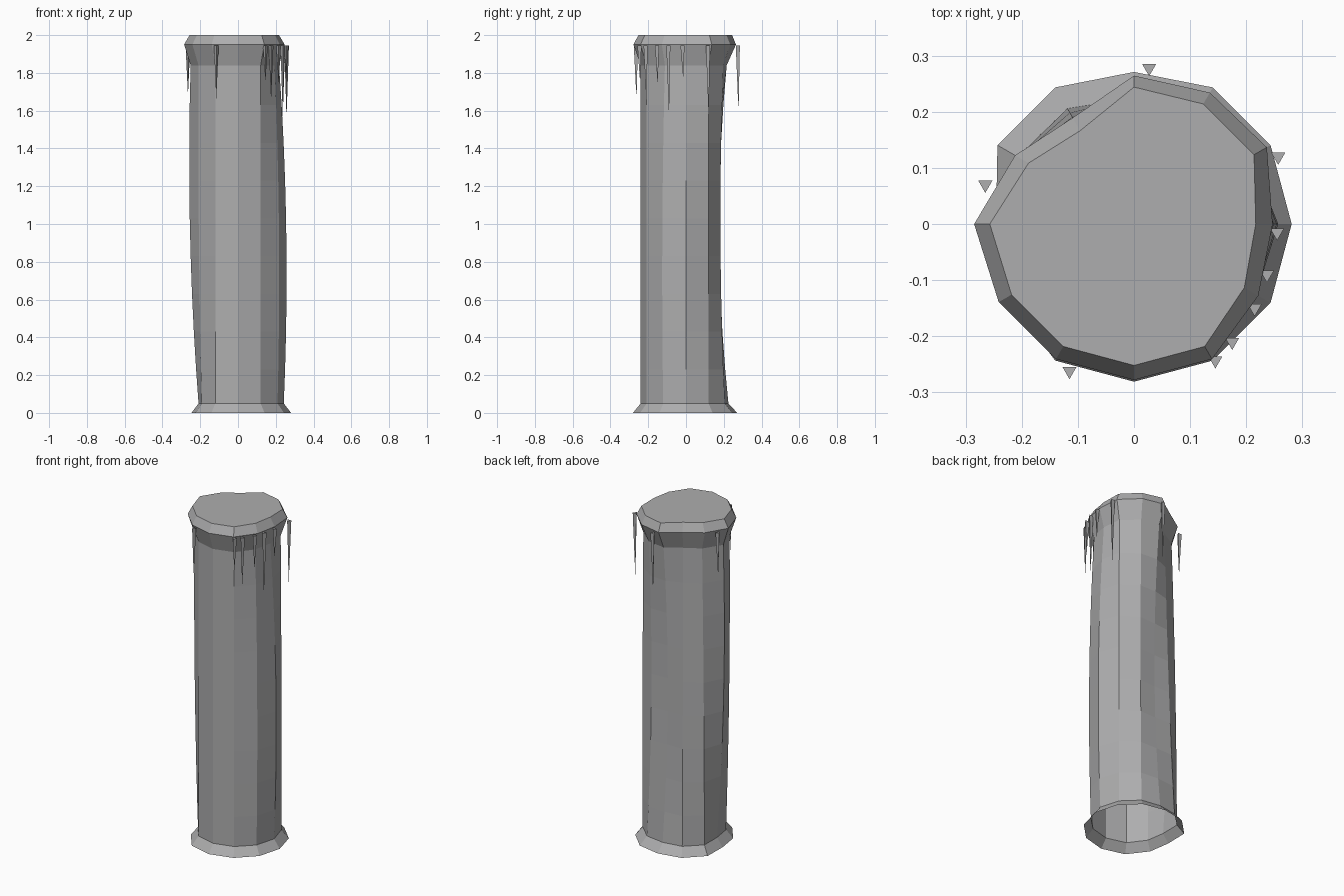
import bpy
import bmesh
from math import sin, cos, radians
from mathutils import Vector

cube = bpy.data.objects.get("Cube")
if cube:
    bpy.data.objects.remove(cube)

stone = bpy.data.materials.new("stone_grey")
stone.use_nodes = True
grey = (0.42, 0.42, 0.425, 1)
stone.diffuse_color = grey
stone.node_tree.nodes["Principled BSDF"].inputs["Base Color"].default_value = grey

SIDES = 12
# Dents and bulges in hundredths, one per side, at the foot, middle and top
FOOT = (0, 0, 0, -1, 0, 0, -3.5, -2, 0, 0, 0, 0)
MIDDLE = (1.5, 0, -3, -6.5, -4, -1, 1.5, 0, 0, 0, 0, 1)
TOP = (-3.5, -.5, -.5, -.8, -6, -3.5, 0.5, 0, 0, 0, 0, -2.5)


def warp(side, z):
    t = z / 2
    foot, middle, top = 2 * (t - .5) * (t - 1), 4 * t * (1 - t), 2 * t * (t - .5)
    return (FOOT[side] * foot + MIDDLE[side] * middle + TOP[side] * top) / 100


def ring(bm, radius, z):
    verts = []
    for side in range(SIDES):
        a = radians(360 * side / SIDES)
        r = radius + warp(side, z)
        verts.append(bm.verts.new((r * cos(a), r * sin(a), z)))
    return verts


def make_object(name, bm):
    bmesh.ops.recalc_face_normals(bm, faces=bm.faces)
    mesh = bpy.data.meshes.new(name)
    bm.to_mesh(mesh)
    bm.free()
    mesh.materials.append(stone)
    obj = bpy.data.objects.new(name, mesh)
    bpy.context.collection.objects.link(obj)
    return obj


# Column: flared foot, warped shaft, flared rim, bevelled cap, open underneath
bm = bmesh.new()
profile = [(.281, 0)] + [(.24, .05)]
profile += [(.24, .23 + .2 * i) for i in range(8)]
profile += [(.24, 1.84), (.278, 1.95), (.252, 2)]
rings = [ring(bm, r, z) for r, z in profile]
for low, high in zip(rings, rings[1:]):
    for i in range(SIDES):
        j = (i + 1) % SIDES
        bm.faces.new((low[i], low[j], high[j], high[i]))
bm.faces.new(rings[-1])
make_object("column", bm)

# Icicles: three-sided spikes hanging under the rim (x, y, tip height)
ICICLES = [
    (.027, .278, 1.59), (.257, .12, 1.56), (-.265, .07, 1.68),
    (.255, -.015, 1.77), (.237, -.09, 1.57), (.215, -.15, 1.74),
    (.175, -.21, 1.65), (.145, -.243, 1.75), (-.115, -.262, 1.66),
]
bm = bmesh.new()
for x, y, tip in ICICLES:
    corners = [bm.verts.new(Vector((x, y, 1.945)) +
                            .0145 * Vector((cos(a), sin(a), 0)))
               for a in map(radians, (30, 150, 270))]
    end = bm.verts.new((x, y, tip))
    bm.faces.new(corners)
    for i in range(3):
        bm.faces.new((corners[i], corners[i - 1], end))
make_object("icicles", bm)
